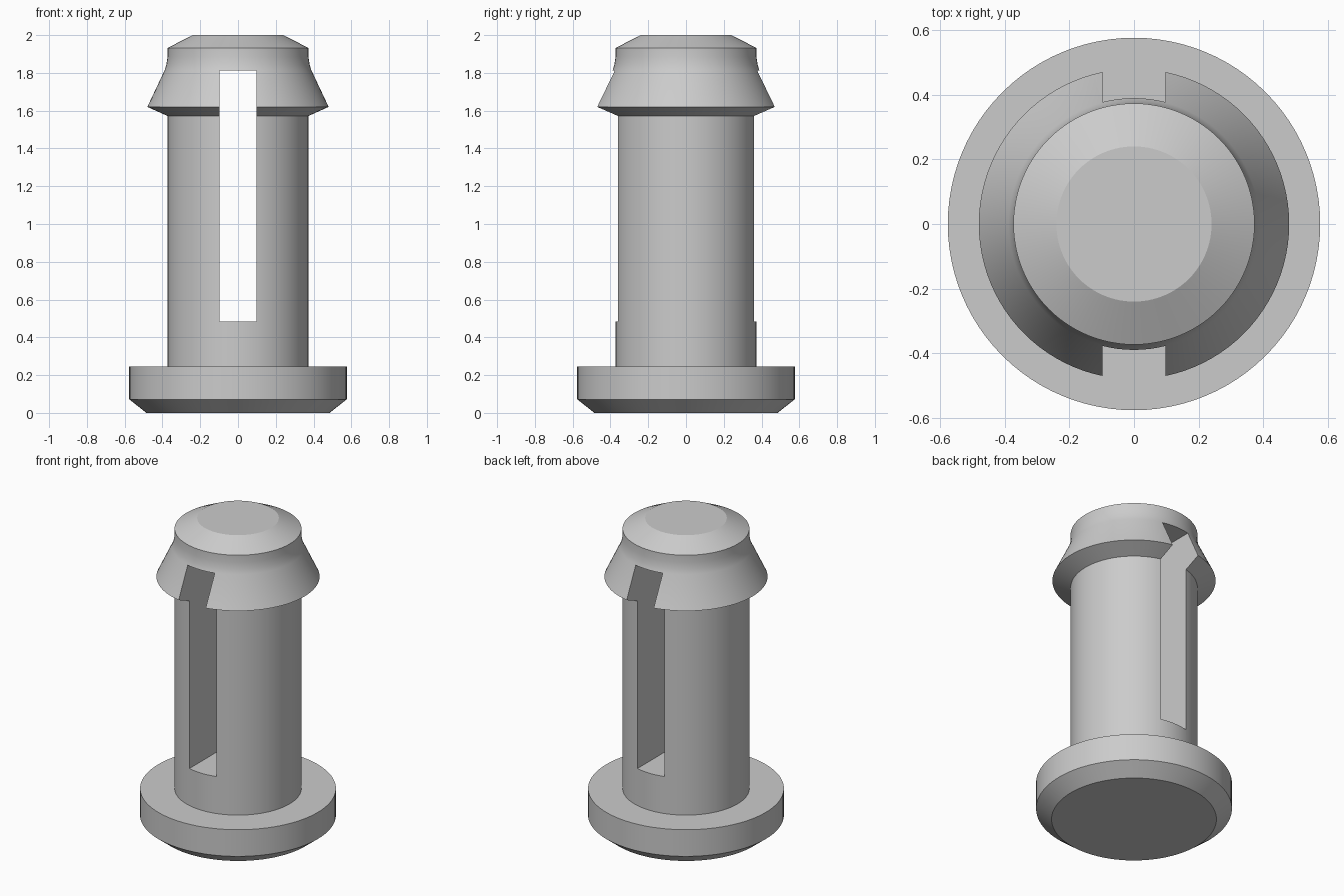
import bpy
import bmesh
import math

default_cube = bpy.data.objects.get("Cube")
if default_cube:
    bpy.data.objects.remove(default_cube, do_unlink=True)

SEGMENTS = 96

# Single plain grey material
grey = bpy.data.materials.new("plain grey")
grey.use_nodes = True
colour = (0.6, 0.6, 0.6, 1)
grey.diffuse_color = colour
grey.node_tree.nodes["Principled BSDF"].inputs["Base Color"].default_value = colour


def add_object(name, bm):
    bmesh.ops.recalc_face_normals(bm, faces=bm.faces)
    mesh = bpy.data.meshes.new(name)
    bm.to_mesh(mesh)
    bm.free()
    mesh.materials.append(grey)
    obj = bpy.data.objects.new(name, mesh)
    bpy.context.collection.objects.link(obj)
    return obj


def lathe(name, profile):
    """Closed solid of revolution from (radius, height) points, capped at both ends."""
    bm = bmesh.new()
    rings = []
    for radius, z in profile:
        angles = [math.tau * i / SEGMENTS for i in range(SEGMENTS)]
        rings.append([bm.verts.new((radius * math.cos(a), radius * math.sin(a), z))
                      for a in angles])
    for low, high in zip(rings, rings[1:]):
        for i in range(SEGMENTS):
            j = (i + 1) % SEGMENTS
            bm.faces.new((low[i], low[j], high[j], high[i]))
    bm.faces.new(rings[0])
    bm.faces.new(rings[-1])
    return add_object(name, bm)


def box(name, low, high):
    bm = bmesh.new()
    bmesh.ops.create_cube(bm, size=1)
    for v in bm.verts:
        v.co = [l + (c + 0.5) * (h - l) for l, h, c in zip(low, high, v.co)]
    return add_object(name, bm)


def activate(obj):
    bpy.ops.object.select_all(action='DESELECT')
    obj.select_set(True)
    bpy.context.view_layer.objects.active = obj


# Wide base flange, chamfered underneath
flange = lathe("base_flange", [(0.485, 0), (0.576, 0.072), (0.576, 0.245)])

# Shaft with the barbed head and chamfered tip
shaft = 0.373
pin = lathe("slotted_pin", [
    (shaft, 0.2), (shaft, 1.572), (0.48, 1.62), (0.388, 1.815),
    (0.379, 1.845), (shaft, 1.885), (shaft, 1.932), (0.24, 2)])

# Slot running right through from front to back
cutter = box("slot_cutter", (-0.097, -1, 0.485), (0.097, 1, 1.812))
cutter.hide_render = True
activate(pin)
cut = pin.modifiers.new("slot", 'BOOLEAN')
cut.operation = 'DIFFERENCE'
cut.solver = 'EXACT'
cut.object = cutter
bpy.ops.object.modifier_apply(modifier=cut.name)
bpy.data.objects.remove(cutter, do_unlink=True)

# Smooth round walls, sharp rims
for part in (flange, pin):
    activate(part)
    bpy.ops.object.shade_smooth_by_angle(angle=math.radians(22))
